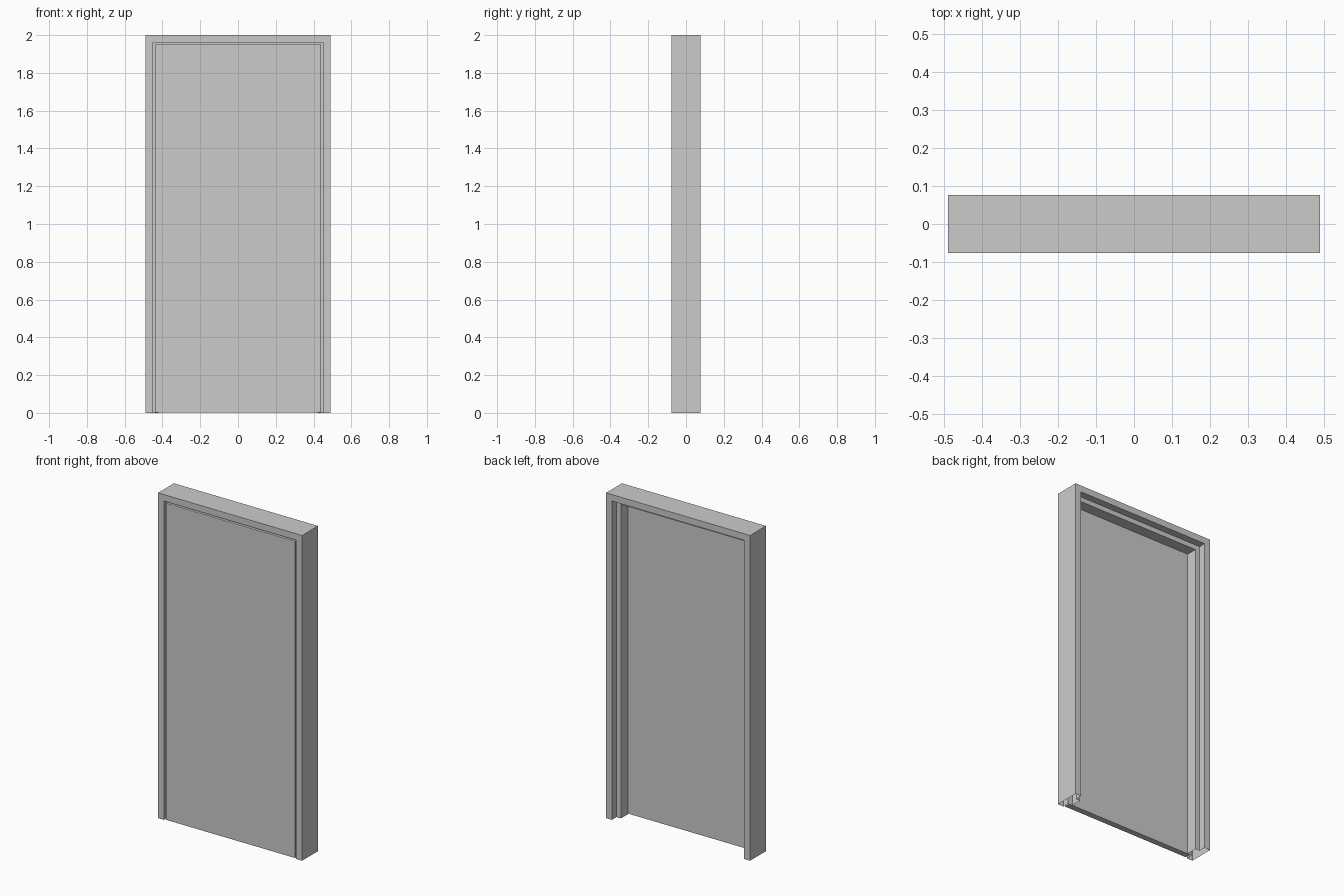
import bpy, bmesh

if "Cube" in bpy.data.objects:
    bpy.data.objects.remove(bpy.data.objects["Cube"])

HALF_W, HEIGHT, HALF_D = 0.49, 2.0, 0.077


def finish(bm, name):
    bmesh.ops.recalc_face_normals(bm, faces=bm.faces)
    mesh = bpy.data.meshes.new(name)
    bm.to_mesh(mesh)
    bm.free()
    obj = bpy.data.objects.new(name, mesh)
    bpy.context.collection.objects.link(obj)
    return obj


# Door frame: hollow double-rebate profile (inset, y) swept with mitred corners
profile = [(0, -HALF_D), (0.04, -HALF_D), (0.04, -0.035), (0.07, -0.035),
           (0.07, 0.033), (0.04, 0.033), (0.04, HALF_D), (0, HALF_D)]
path = [(-1, False), (-1, True), (1, True), (1, False)]  # side, at head

bm = bmesh.new()
rings = [[bm.verts.new((side * (HALF_W - t), y, HEIGHT - t if head else 0))
          for t, y in profile] for side, head in path]
n = len(profile)
for a, b in zip(rings, rings[1:]):
    for i in range(n):
        j = (i + 1) % n
        bm.faces.new((a[i], a[j], b[j], b[i]))
finish(bm, "door_frame")

# Door leaf: flush slab resting against the stop, with a small gap around it
bm = bmesh.new()
bmesh.ops.create_cube(bm, size=1)
bmesh.ops.scale(bm, vec=(0.88, 0.038, 1.948), verts=bm.verts)
bmesh.ops.translate(bm, vec=(0, -0.056, 0.976), verts=bm.verts)
leaf = finish(bm, "door_leaf")
bevel = leaf.modifiers.new("soft_edges", "BEVEL")
bevel.width = 0.002
bevel.segments = 2
